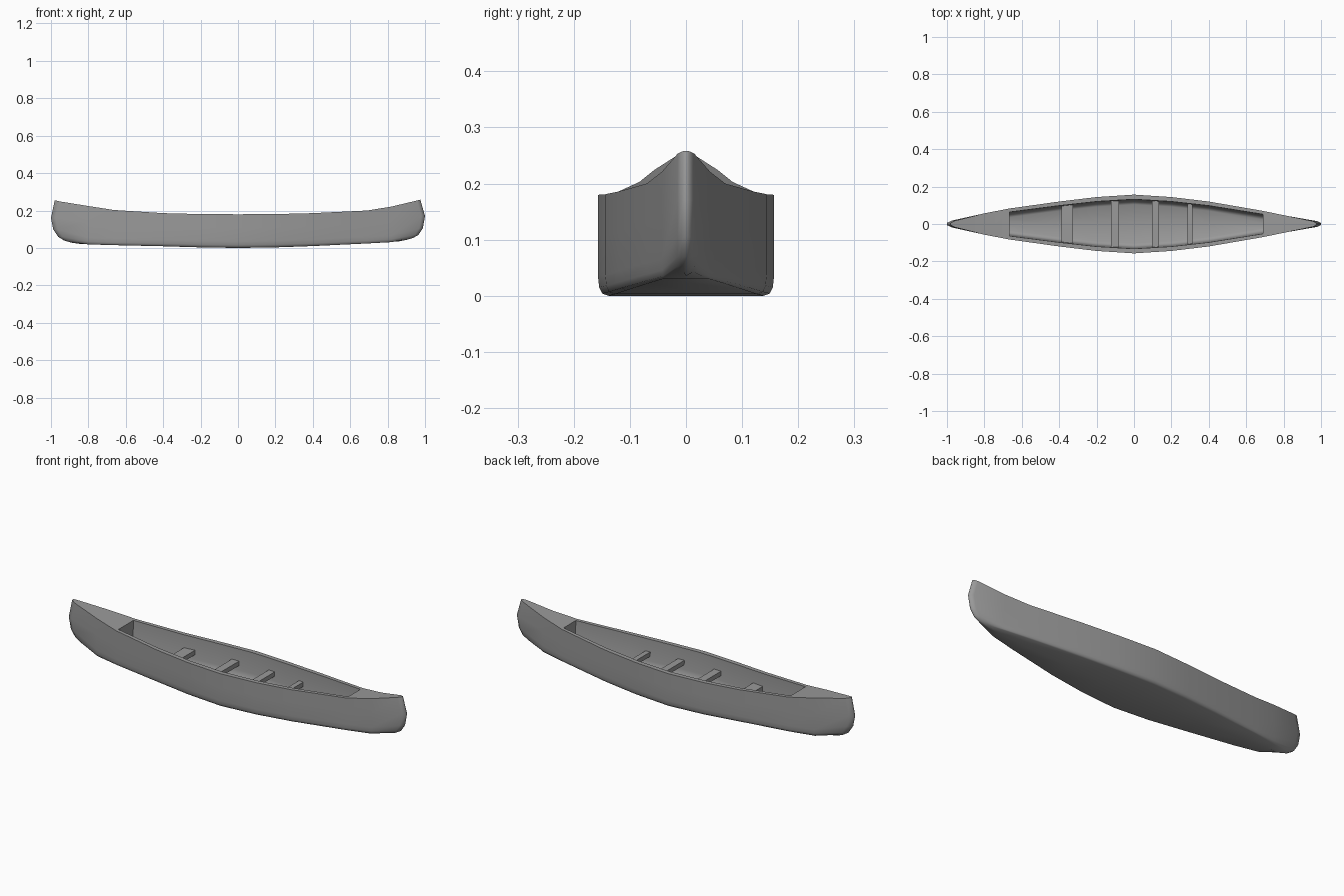
import bpy, bmesh

if "Cube" in bpy.data.objects:
    bpy.data.objects.remove(bpy.data.objects["Cube"])

# Hull stations: x, half width, bottom z, sheer z
STATIONS = [
    (-0.80, 0.057, 0.019, 0.224), (-0.665, 0.083, 0.015, 0.203), (-0.40, 0.120, 0.009, 0.186),
    (-0.20, 0.144, 0.003, 0.181), (0.0, 0.157, 0.0, 0.18), (0.20, 0.144, 0.003, 0.181),
    (0.40, 0.120, 0.010, 0.186), (0.69, 0.070, 0.024, 0.200), (0.82, 0.043, 0.031, 0.221),
]
# Stem curves (|x|, z), from sheer down to keel
STERN = [(.98, .255), (1, .16), (.988, .1), (.962, .06), (.93, .04), (.89, .028), (.84, .021)]
BOW = [(.975, .258), (1, .17), (.988, .105), (.965, .07), (.935, .053), (.90, .043), (.86, .035)]
FACTORS = [1, 1, 1, .985, .95, .88, 0]
OPEN_FIRST, OPEN_LAST = -0.665, 0.69

# Dark grey paint
paint = bpy.data.materials.new("dark_grey")
paint.diffuse_color = (0.32, 0.32, 0.32, 1)
paint.use_nodes = True
paint.node_tree.nodes["Principled BSDF"].inputs["Base Color"].default_value = paint.diffuse_color


def half_to_ring(half):
    """Mirror a sheer-to-keel half profile into a full ring."""
    return half + [(x, -y, z) for x, y, z in reversed(half[:-1])]


def section(x, w, b, t):
    zs = [t, (t + b + .035) / 2, b + .035, b + .015, b + .004, b, b]
    return half_to_ring([(x, w * f, z) for f, z in zip(FACTORS, zs)])


def stem(curve, sign, w, scale):
    drop = 0.006 * (1 - scale) / 0.025
    half = [(sign * x * scale, w * f, z - (drop if i == 0 else 0))
            for i, ((x, z), f) in enumerate(zip(curve, FACTORS))]
    return half_to_ring(half)


def inner_half_width(w):
    return w - 0.013 - 0.075 * w


def finish(name, bm, angle):
    bmesh.ops.recalc_face_normals(bm, faces=bm.faces)
    me = bpy.data.meshes.new(name)
    bm.to_mesh(me)
    bm.free()
    me.materials.append(paint)
    ob = bpy.data.objects.new(name, me)
    bpy.context.collection.objects.link(ob)
    bpy.context.view_layer.objects.active = ob
    ob.select_set(True)
    bpy.ops.object.shade_smooth_by_angle(angle=angle)
    ob.select_set(False)


def strip(bm, a, b):
    for i in range(len(a) - 1):
        bm.faces.new((a[i], a[i + 1], b[i + 1], b[i]))


# Hull shell, decks and cockpit
bm = bmesh.new()
rings = [stem(STERN, -1, .006, 1), stem(STERN, -1, .018, .975)]
rings += [section(*s) for s in STATIONS]
rings += [stem(BOW, 1, .015, .98), stem(BOW, 1, .005, 1)]
outer = [[bm.verts.new(p) for p in r] for r in rings]
inner = {}
for i, (x, w, b, t) in enumerate(STATIONS):
    if OPEN_FIRST <= x <= OPEN_LAST:
        yi = inner_half_width(w)
        half = [(x, yi, t), (x, yi, t - .012), (x, yi - .006, .07), (x, yi - .013, b + .028),
                (x, yi - .028, b + .02), (x, 0, b + .02)]
        inner[i + 2] = [bm.verts.new(p) for p in half_to_ring(half)]
for i in range(len(outer) - 1):
    a, b = outer[i], outer[i + 1]
    strip(bm, a, b)
    if i in inner and i + 1 in inner:
        c, d = inner[i], inner[i + 1]
        strip(bm, c, d)
        bm.faces.new((a[0], b[0], d[0], c[0]))
        bm.faces.new((a[-1], b[-1], d[-1], c[-1]))
    else:
        deck = [a[0]]
        if i in inner:
            deck += [inner[i][0], inner[i][-1]]
        deck += [a[-1], b[-1]]
        if i + 1 in inner:
            deck += [inner[i + 1][-1], inner[i + 1][0]]
        bm.faces.new(deck + [b[0]])
# Narrow stem faces at both ends, closed with rungs from side to side
for ring in (outer[0], outer[-1]):
    strip(bm, ring[:6], ring[:6:-1])
    bm.faces.new(ring[5:8])
# Cockpit end walls
for k in (min(inner), max(inner)):
    bm.faces.new(inner[k])
finish("canoe_hull", bm, 1.2)


def hull_width(x):
    for s, e in zip(STATIONS, STATIONS[1:]):
        if s[0] <= x <= e[0]:
            return s[1] + (e[1] - s[1]) * (x - s[0]) / (e[0] - s[0])


# Seats and thwarts: slabs tapered to follow the hull sides
def cross_slab(name, x0, x1, top=0.118, thick=0.024):
    bm = bmesh.new()
    bmesh.ops.create_cube(bm, size=1)
    for v in bm.verts:
        x = x0 if v.co.x < 0 else x1
        y = inner_half_width(hull_width(x))
        v.co = (x, y if v.co.y > 0 else -y, top if v.co.z > 0 else top - thick)
    finish(name, bm, 0.5)


for name, x0, x1 in (("rear_seat", -.388, -.327), ("rear_thwart", -.122, -.08),
                     ("front_thwart", .096, .133), ("front_seat", .287, .314)):
    cross_slab(name, x0, x1)
